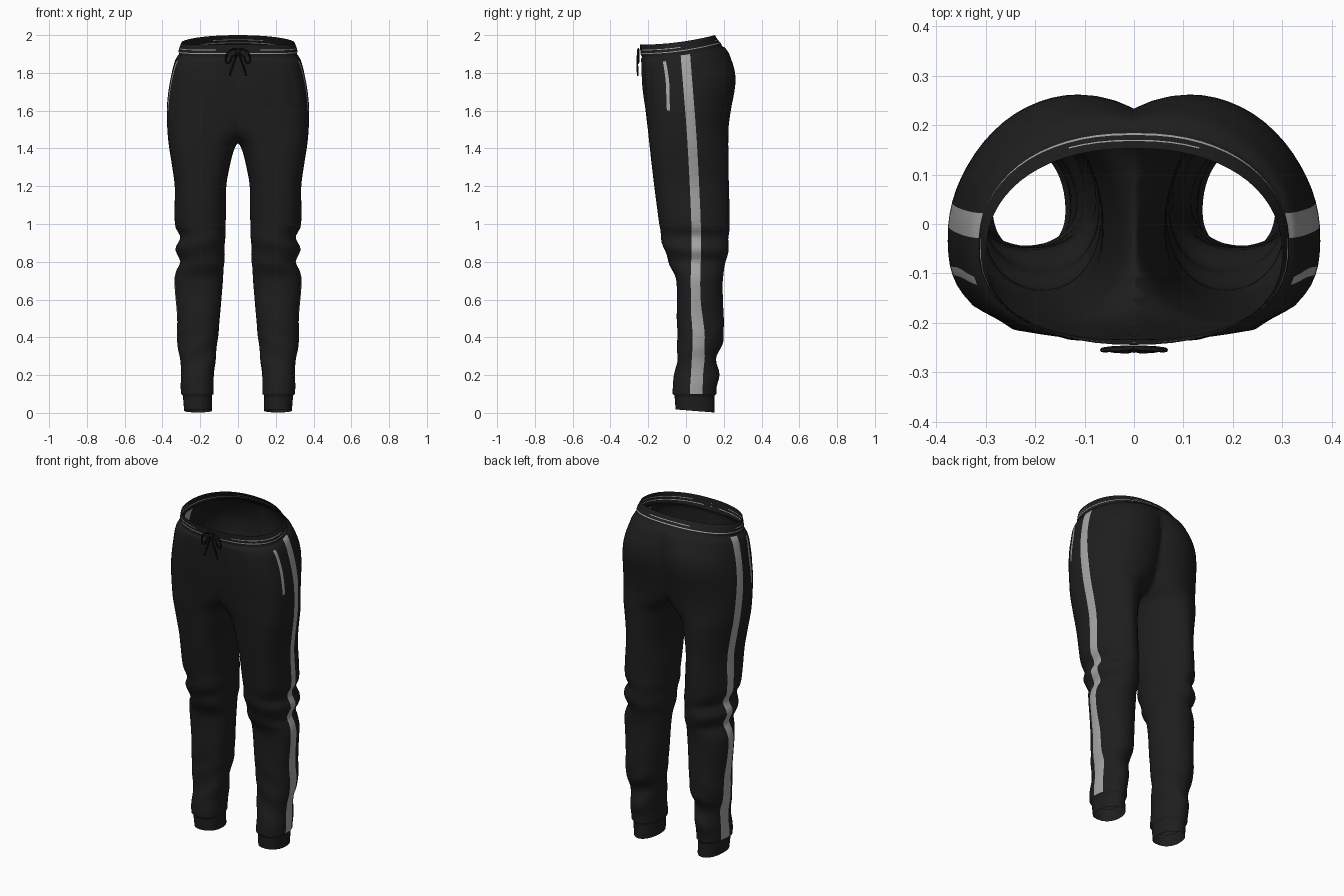
import bpy, bmesh, math

cube = bpy.data.objects.get("Cube")
if cube:
    bpy.data.objects.remove(cube, do_unlink=True)


def material(name, value, rough=0.9):
    mat = bpy.data.materials.new(name)
    mat.use_nodes = True
    colour = (value, value, value, 1)
    mat.diffuse_color = colour
    bsdf = mat.node_tree.nodes["Principled BSDF"]
    bsdf.inputs["Base Color"].default_value = colour
    bsdf.inputs["Roughness"].default_value = rough
    return mat


cloth = material("black cloth", 0.013)
trim = material("grey trim", 0.37)
cord = material("black cord", 0.008)

# Leg and hip outlines as (height, position) pairs
OUTER = [(0, .295), (.12, .303), (.28, .304), (.35, .322), (.5, .322), (.7, .337),
         (.76, .325), (.8, .304), (.87, .333), (.93, .305), (.99, .333), (1.2, .335),
         (1.3, .348), (1.45, .37), (1.6, .377), (1.7, .369), (1.8, .352), (1.87, .335),
         (1.91, .317), (1.94, .313), (1.98, .298)]
INNER = [(0, .128), (.2, .127), (.4, .106), (.77, .075), (1.05, .064), (1.2, .062),
         (1.3, .045), (1.39, .022), (1.43, 0), (1.47, -.05), (1.52, -.095), (1.6, -.128),
         (1.77, -.145), (1.87, -.22), (1.92, -.3), (1.98, -.3)]
FRONT = [(0, -.065), (.14, -.07), (.3, -.046), (.5, -.049), (.7, -.052), (.8, -.092),
         (.9, -.125), (1.1, -.155), (1.3, -.18), (1.5, -.202), (1.7, -.225),
         (1.87, -.236), (1.98, -.245)]
BACK = [(0, .162), (.13, .162), (.2, .175), (.3, .163), (.38, .196), (.5, .2), (.6, .195),
        (.74, .197), (.82, .217), (1, .23), (1.3, .225), (1.5, .225), (1.6, .237),
        (1.75, .262), (1.86, .229), (1.9, .203), (1.94, .173), (1.98, .15)]
STRIPE = [(0, .02), (.1, .02), (.4, .035), (.6, .022), (.9, .03), (1.2, .02),
          (1.5, .003), (1.9, -.028), (1.98, -.03)]


def sample(table, z):
    """Smooth cubic interpolation of a profile."""
    z = min(max(z, table[0][0]), table[-1][0])
    k = next(i for i in range(len(table) - 1) if z <= table[i + 1][0])

    def slope(i):
        a, b = table[max(i - 1, 0)], table[min(i + 1, len(table) - 1)]
        return (b[1] - a[1]) / (b[0] - a[0])
    (z0, v0), (z1, v1) = table[k], table[k + 1]
    h = z1 - z0
    u = (z - z0) / h
    w = u * u * (3 - 2 * u)
    return (v0 + (v1 - v0) * w + h * slope(k) * u * (1 - u) ** 2
            - h * slope(k + 1) * u * u * (1 - u))


def ramp(a, b, z):
    u = min(max((z - a) / (b - a), 0), 1)
    return u * u * (3 - 2 * u)


def bump(a, b, z):
    return math.sin(math.pi * min(max((z - a) / (b - a), 0), 1))


def power(v, e):
    return math.copysign(abs(v) ** e, v)


# Columns round a leg: front, pocket, side, stripe, back, inner half
COLUMNS = [10, 1, 3, 2, 13, 22]
POCKET = COLUMNS[0]
STRIPE_COLS = range(sum(COLUMNS[:3]), sum(COLUMNS[:4]))
BACK_END = sum(COLUMNS[:5])


def ring(z):
    """One cross-section of the left half of the trousers."""
    out, inn = sample(OUTER, z), sample(INNER, z)
    front, back = sample(FRONT, z), sample(BACK, z)
    inset = 0.01 if z < .1 else 0.005 if 1.9 < z < 1.912 else 0
    out, inn, front, back = out - inset, inn + inset, front + inset, back - inset
    # thighs are full and square in front, rounder and slimmer behind
    below_waist = ramp(1.95, 1.84, z)
    thigh = ramp(.85, 1.3, z) * below_waist
    slim = bump(.85, 1.5, z)
    cx = (out + inn) / 2
    yc = (front + back) / 2 - .017 - .019 * thigh
    front_r, back_r = yc - front, back - yc
    front_e = .9 - .15 * thigh + .04 * slim
    back_e = .9 + .1 * below_waist + .13 * slim

    def angle(y):
        c = (yc - y) / (front_r if y < yc else back_r)
        return math.acos(power(c, 1 / (front_e if y < yc else back_e)))
    s = sample(STRIPE, z)
    p = angle((front + back) / 2 - (back - front) / 4)
    stops = [0, p, p + .085, max(angle(s), p + .13),
             angle(s + .05 + .016 * ramp(.8, .3, z)), math.pi, 2 * math.pi]
    hip = ramp(1.45, 1.7, z)
    tilt = .13 * ramp(1.6, 1.94, z)
    hem = .08 * ramp(.1, 0, z)
    points = []
    for k, count in enumerate(COLUMNS):
        for j in range(count):
            t = stops[k] + (stops[k + 1] - stops[k]) * j / count
            c = cx * (1 - .3 * hip * max(0, math.cos(t)))
            r, e = (front_r, front_e) if math.cos(t) > 0 else (back_r, back_e)
            # soft folds: gathers under the waist, creases at knee and ankle
            fold = .005 * bump(1.6, 1.9, z) * math.sin(16 * t) * max(0, math.cos(t))
            fold += .004 * bump(.68, 1.02, z) * math.sin(48 * z + 2 * math.cos(t))
            fold += .004 * bump(.12, .5, z) * math.sin(40 * z + 3 * math.sin(t))
            x = c + (out - c) * power(math.sin(t), e) + fold * math.sin(t) / 2
            y = yc - (r + fold) * power(math.cos(t), e)
            d = y + .04
            lift = tilt * (d + 2.5 * (d * d - .038))
            points.append((x, y, z + lift - hem * (y - .05)))
    return points


# Trousers: loft half the garment, trim it on the centre line, then mirror
LOWER, UPPER = (1.925, 1.93), (1.944, 1.948)
heights = {round(i * .02, 3) for i in range(1, 96)} | {.01, .092, .101, .11, 1.875, 1.903,
                                                      1.911, 1.936, 1.96, 1.975}
heights = sorted(heights | set(LOWER) | set(UPPER))
bm = bmesh.new()
rows = [[bm.verts.new(p) for p in ring(z)] for z in heights]
n = sum(COLUMNS)
for r in range(len(rows) - 1):
    mid = (heights[r] + heights[r + 1]) / 2
    for i in range(n):
        j = (i + 1) % n
        face = bm.faces.new((rows[r][i], rows[r][j], rows[r + 1][j], rows[r + 1][i]))
        face.smooth = True
        stripe = i in STRIPE_COLS and .1 < mid < 1.905
        pocket = i == POCKET and 1.6 < mid < 1.88
        stitch = LOWER[0] < mid < LOWER[1] and i > 0
        # the upper stitching shows only beside the cord and at the centre back
        stitch |= UPPER[0] < mid < UPPER[1] and (2 < i < STRIPE_COLS[0] or i > BACK_END - 5)
        face.material_index = int(stripe or pocket or stitch)
bmesh.ops.bisect_plane(bm, geom=bm.verts[:] + bm.edges[:] + bm.faces[:], dist=1e-5,
                       plane_co=(0, 0, 0), plane_no=(1, 0, 0), clear_inner=True)
mesh = bpy.data.meshes.new("trousers")
bm.to_mesh(mesh)
bm.free()
mesh.materials.append(cloth)
mesh.materials.append(trim)
trousers = bpy.data.objects.new("trousers", mesh)
bpy.context.collection.objects.link(trousers)
mirror = trousers.modifiers.new("mirror", 'MIRROR')
mirror.use_clip = True
mirror.merge_threshold = 0.0005


# Drawstring: bow loops, hanging ends and a knot
def string(name, points, closed=False):
    curve = bpy.data.curves.new(name, 'CURVE')
    curve.dimensions = '3D'
    curve.bevel_depth = 0.0045
    curve.bevel_resolution = 2
    curve.resolution_u = 6
    spline = curve.splines.new('BEZIER')
    spline.bezier_points.add(len(points) - 1)
    for bp, co in zip(spline.bezier_points, points):
        bp.co = co
        bp.handle_left_type = bp.handle_right_type = 'AUTO'
    spline.use_cyclic_u = closed
    curve.use_fill_caps = True
    curve.materials.append(cord)
    obj = bpy.data.objects.new(name, curve)
    bpy.context.collection.objects.link(obj)


Y = -0.251
for side, name in ((1, "left"), (-1, "right")):
    string(name + "_bow_loop", [(0, Y, 1.918), (side * .035, Y - .003, 1.922),
                                (side * .064, Y - .004, 1.875), (side * .054, Y - .002, 1.852),
                                (side * .03, Y, 1.885)], True)
    string(name + "_cord_end", [(0, Y - .003, 1.912), (side * .016, Y - .007, 1.87),
                                (side * .03, Y - .006, 1.83), (side * .045, Y - .005, 1.785)])
bpy.ops.mesh.primitive_uv_sphere_add(segments=12, ring_count=8, radius=.011,
                                     location=(0, Y - .002, 1.915))
knot = bpy.context.object
knot.name = "cord_knot"
knot.scale = (1.2, .7, 1)
knot.data.materials.append(cord)
bpy.ops.object.shade_smooth()
